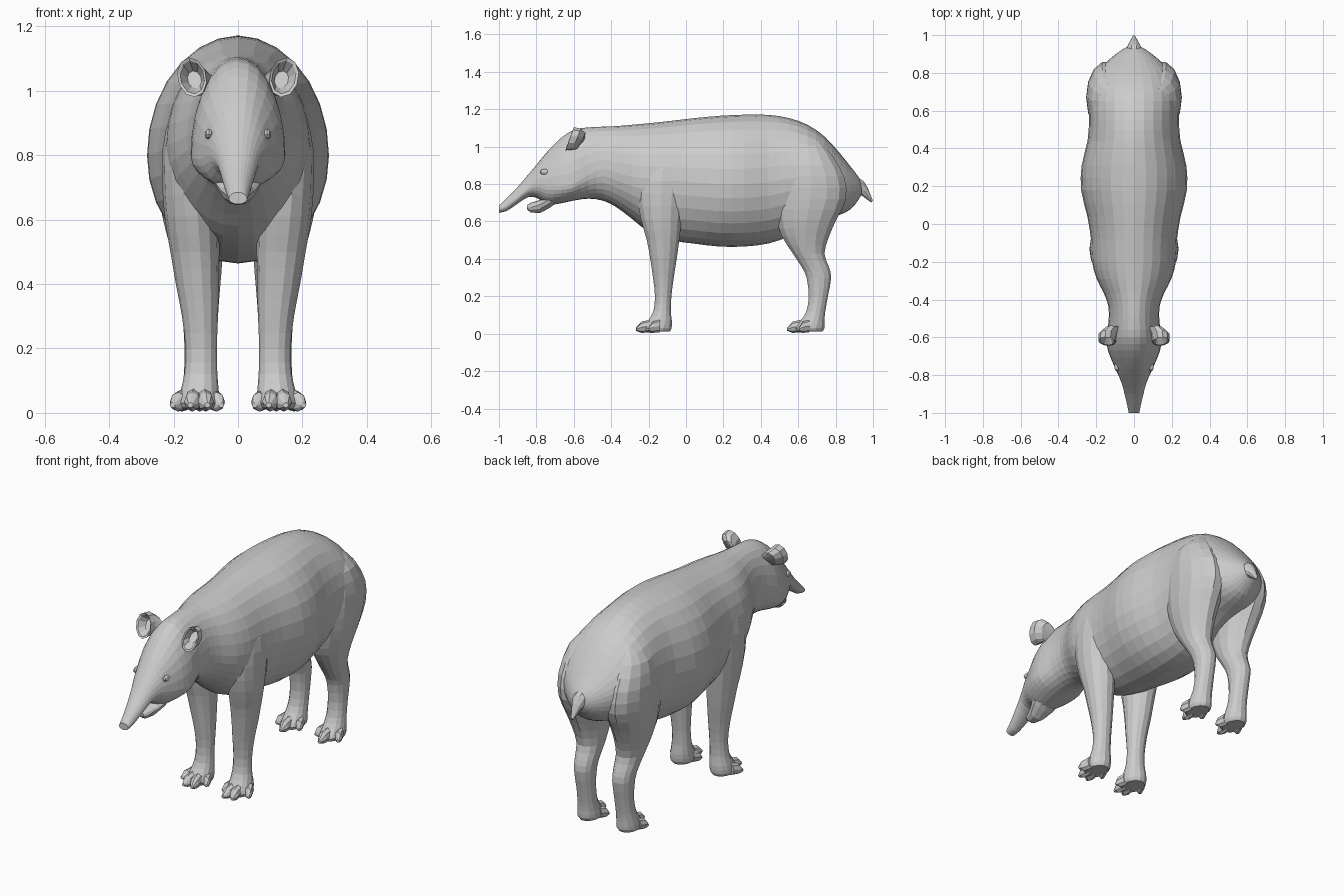
import bpy, bmesh, math
from mathutils import Vector


def smooth(rows, steps=2):
    """Catmull-Rom refinement of a table of profile rows."""
    out = []
    for i in range(len(rows) - 1):
        p0, p1, p2 = rows[max(i - 1, 0)], rows[i], rows[i + 1]
        p3 = rows[min(i + 2, len(rows) - 1)]
        for k in range(steps):
            t = k / steps
            out.append([0.5 * (2 * b + (c - a) * t + (2 * a - 5 * b + 4 * c - d) * t * t
                               + (3 * b - a - 3 * c + d) * t ** 3)
                        for a, b, c, d in zip(p0, p1, p2, p3)])
    return out + [list(rows[-1])]


def loft(name, rings):
    """Skin a list of equal-length point rings and cap both ends."""
    bm = bmesh.new()
    vr = [[bm.verts.new(p) for p in ring] for ring in rings]
    n = len(vr[0])
    for a, b in zip(vr, vr[1:]):
        for i in range(n):
            j = (i + 1) % n
            bm.faces.new((a[i], a[j], b[j], b[i]))
    bm.faces.new(vr[0])
    bm.faces.new(vr[-1])
    bmesh.ops.recalc_face_normals(bm, faces=bm.faces)
    me = bpy.data.meshes.new(name)
    bm.to_mesh(me)
    bm.free()
    ob = bpy.data.objects.new(name, me)
    bpy.context.collection.objects.link(ob)
    return ob


def trunk_ring(y, top, bot, w, zw, n=28):
    """Egg-shaped cross-section, widest at height zw."""
    ring = []
    for i in range(n):
        a = 2 * math.pi * i / n
        s = math.sin(a)
        ring.append((w * math.cos(a), y, zw + s * ((top - zw) if s > 0 else (zw - bot))))
    return ring


def leg_ring(s, z, y0, y1, x0, x1, n=14):
    """Horizontal oval filling the given y and x ranges."""
    return [(s * ((x0 + x1) / 2 + (x1 - x0) / 2 * math.cos(2 * math.pi * i / n)),
             (y0 + y1) / 2 + (y1 - y0) / 2 * math.sin(2 * math.pi * i / n), z)
            for i in range(n)]


def disc_ring(c, u, v, n=10):
    c, u, v = Vector(c), Vector(u), Vector(v)
    return [c + u * math.cos(2 * math.pi * i / n) + v * math.sin(2 * math.pi * i / n)
            for i in range(n)]


def fuse(target, part):
    mod = target.modifiers.new("union", 'BOOLEAN')
    mod.operation, mod.solver, mod.object = 'UNION', 'EXACT', part
    bpy.context.view_layer.objects.active = target
    bpy.ops.object.modifier_apply(modifier=mod.name)
    bpy.data.objects.remove(part)


# Head and trunk: y, top, bottom, half width, height of widest point
TRUNK = [
    (-1.0, .685, .648, .028, .665), (-.96, .725, .655, .036, .685),
    (-.90, .785, .695, .05, .73), (-.84, .855, .732, .066, .78),
    (-.79, .915, .722, .088, .80), (-.74, .975, .69, .11, .79),
    (-.67, 1.045, .697, .138, .79), (-.60, 1.09, .712, .147, .80),
    (-.52, 1.103, .722, .135, .85), (-.44, 1.107, .71, .135, .88),
    (-.37, 1.11, .675, .158, .86), (-.29, 1.117, .615, .198, .84),
    (-.20, 1.125, .545, .222, .83), (-.08, 1.138, .50, .228, .82),
    (.04, 1.152, .482, .247, .81), (.18, 1.165, .466, .28, .80),
    (.31, 1.171, .466, .277, .80), (.44, 1.17, .482, .246, .81),
    (.55, 1.153, .52, .238, .83), (.65, 1.117, .57, .24, .84),
    (.74, 1.055, .61, .222, .84), (.82, .968, .635, .18, .81),
    (.88, .893, .665, .12, .79), (.925, .835, .72, .06, .775),
    (.945, .795, .76, .02, .777)]
body = loft("body", [trunk_ring(*r) for r in smooth(TRUNK)])

# Lower jaw under the open mouth
JAW = [(-.85, .688, .665, .018, .675), (-.83, .70, .648, .034, .675),
       (-.78, .715, .645, .052, .69), (-.73, .75, .672, .075, .72),
       (-.68, .78, .71, .08, .75)]
fuse(body, loft("lower_jaw", [trunk_ring(*r, n=12) for r in JAW]))

# Tail stub
TAIL = [(.88, .80, .05), (.925, .785, .042), (.955, .76, .028), (.995, .706, .007)]
fuse(body, loft("tail", [disc_ring((0, y, z), (r, 0, 0), (0, r * .6, r * .8))
                         for y, z, r in TAIL]))

# Legs: height, back-to-front range, inner-to-outer range
FRONT = [(.012, -.22, -.085, .07, .175), (.03, -.235, -.075, .058, .185),
         (.07, -.205, -.074, .06, .178), (.12, -.176, -.08, .064, .167),
         (.20, -.167, -.077, .066, .163), (.30, -.178, -.064, .062, .174),
         (.40, -.193, -.048, .06, .193), (.50, -.212, -.034, .058, .21),
         (.61, -.243, -.02, .06, .228), (.75, -.265, 0, .07, .236),
         (.88, -.25, 0, .08, .224), (1.0, -.18, -.06, .08, .16)]
HIND = [(.012, .59, .73, .07, .17), (.03, .578, .742, .058, .18),
        (.07, .612, .742, .062, .175), (.12, .642, .746, .066, .168),
        (.20, .655, .76, .066, .166), (.30, .643, .778, .062, .172),
        (.36, .615, .765, .058, .178), (.43, .568, .742, .052, .19),
        (.52, .51, .768, .045, .212), (.61, .482, .808, .035, .235),
        (.72, .47, .86, .03, .25), (.84, .49, .85, .04, .252),
        (.96, .53, .78, .06, .225), (1.03, .58, .72, .08, .16)]

# Toe tips: x, y, and the y where the toe leaves the foot
FRONT_TOES = [(.052, -.205, -.15), (.095, -.268, -.19), (.148, -.265, -.19), (.203, -.2, -.14)]
HIND_TOES = [(.052, .605, .66), (.118, .54, .62), (.188, .605, .66)]

for s, side in ((1, "left"), (-1, "right")):
    for label, table, toes in (("front_leg", FRONT, FRONT_TOES), ("hind_leg", HIND, HIND_TOES)):
        leg = loft(f"{label}_{side}", [leg_ring(s, *r) for r in smooth(table)])
        cx = .12
        for tx, ty, by in toes:
            bx = cx + (tx - cx) * .6
            path = [(bx, by, .042, .026, .034), ((bx + tx) / 2, (by + ty) / 2 - .01, .034, .025, .03),
                    (tx, ty, .024, .009, .008)]
            fuse(leg, loft("toe", [disc_ring((s * x, y, z), (rx, 0, 0), (0, 0, rz), 8)
                                   for x, y, z, rx, rz in path]))
        fuse(body, leg)

    # Cupped ear facing forward
    EAR = [((.075, -.565, 1.01), .02, .025), ((.118, -.56, 1.03), .038, .042),
           ((.14, -.585, 1.04), .047, .055), ((.143, -.622, 1.042), .046, .06),
           ((.142, -.618, 1.042), .038, .05), ((.135, -.58, 1.035), .022, .026)]
    loft(f"ear_{side}", [disc_ring((s * x, y, z), (s * rx, .006, rz * .25),
                                   (-s * rx * .1, .022, rz)) for (x, y, z), rx, rz in EAR])

    # Eye with a heavy lid
    bpy.ops.mesh.primitive_uv_sphere_add(segments=10, ring_count=6, radius=1,
                                         location=(s * .09, -.755, .865))
    eye = bpy.context.object
    eye.name = f"eye_{side}"
    eye.scale = (.014, .026, .016)
